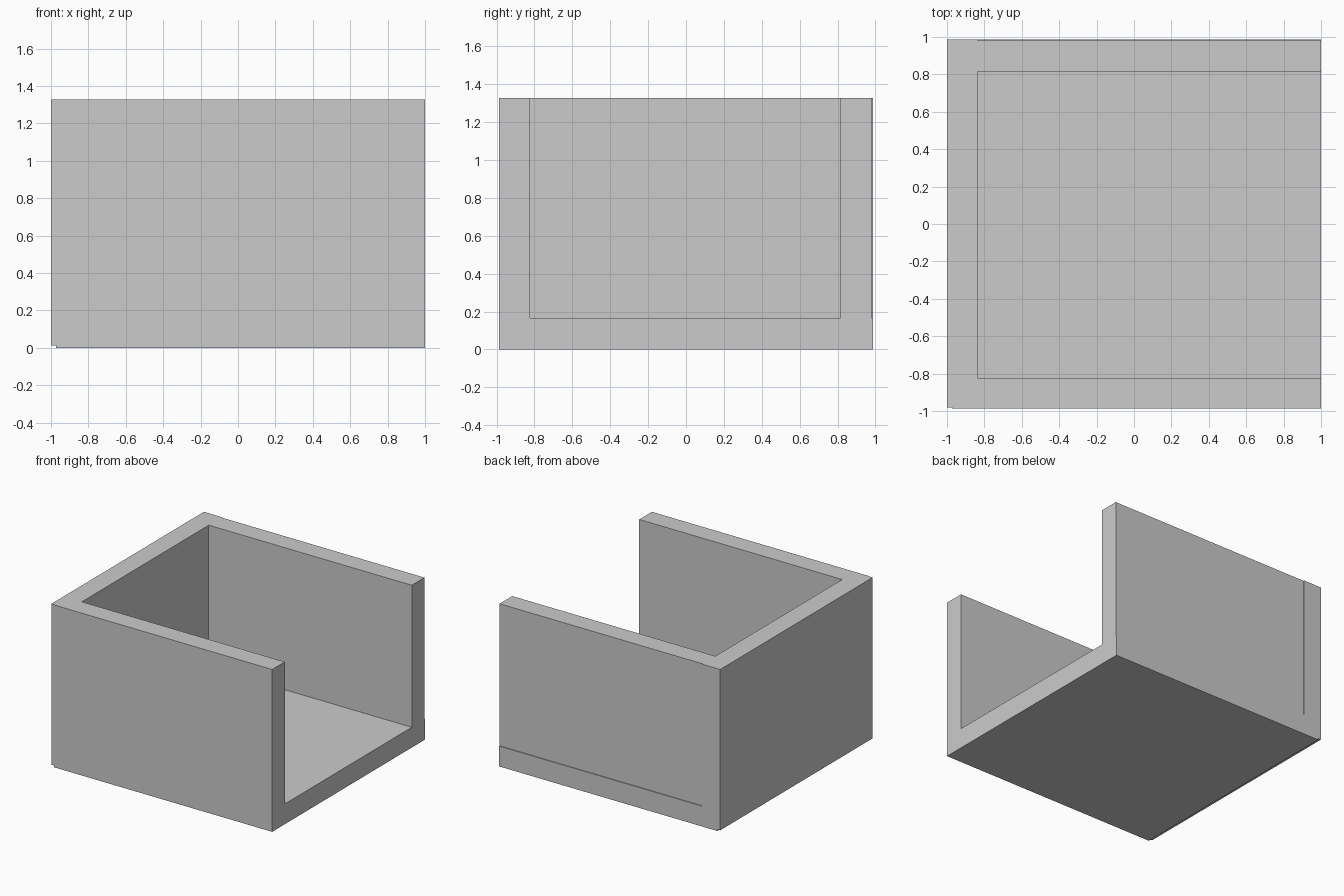
import bpy, bmesh
from mathutils import Vector

if "Cube" in bpy.data.objects:
    bpy.data.objects.remove(bpy.data.objects["Cube"])


def panel(name, lo, hi):
    """Box between two opposite corners."""
    lo, hi = Vector(lo), Vector(hi)
    mesh = bpy.data.meshes.new(name)
    bm = bmesh.new()
    bmesh.ops.create_cube(bm, size=1)
    bmesh.ops.scale(bm, vec=hi - lo, verts=bm.verts)
    bm.to_mesh(mesh)
    bm.free()
    obj = bpy.data.objects.new(name, mesh)
    obj.location = (lo + hi) / 2
    bpy.context.collection.objects.link(obj)
    return obj


H = 1.327        # overall height
FLOOR = 0.166    # floor thickness
INNER_X = -0.836 # inside of the side wall
LEFT = -0.973    # left end of floor and front panel, just short of the side wall face
Y = 0.987        # half depth

# Floor slab
panel("floor", (LEFT, -Y, 0), (1, Y, FLOOR))
# Left side wall, lifted and set back slightly, leaving a fine step at the corner
panel("side_wall", (-1, -0.982, 0.012), (INNER_X, Y, H))
# Front wall
panel("front_wall", (LEFT, -Y, FLOOR), (1, -0.824, H))
# Back wall, slightly inset from the floor edge
panel("back_wall", (INNER_X, 0.816, FLOOR), (1, 0.98, H))
